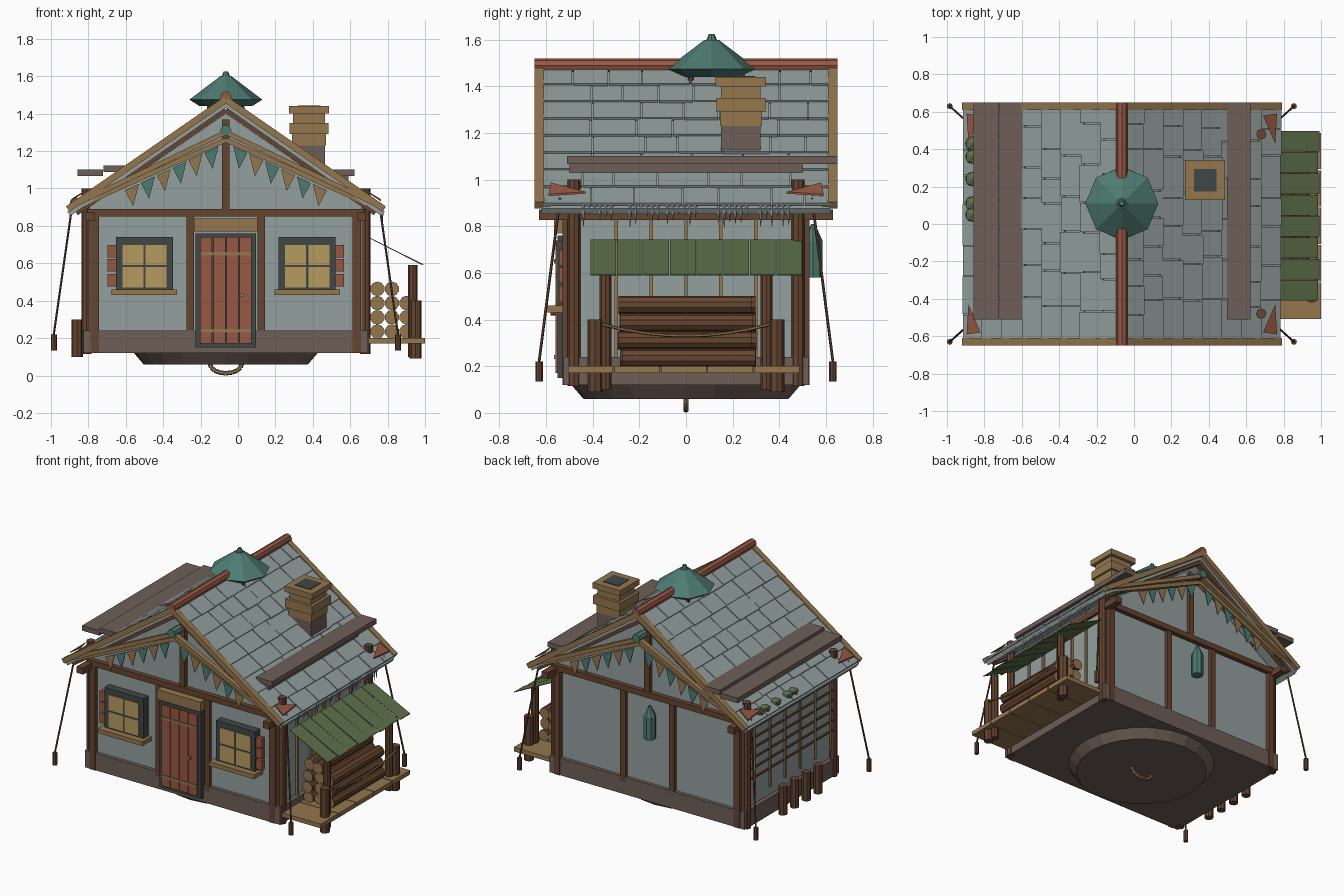
import bpy, bmesh, math, random
from mathutils import Vector, Matrix

random.seed(4)
if "Cube" in bpy.data.objects:
    bpy.data.objects.remove(bpy.data.objects["Cube"])

CX = -0.065          # house centre line
RIDGE, EAVE = Vector((0, 0, 1.47)), Vector((0.84, 0, 0.885))
SIDES = (-1, 1)


def material(name, r, g, b):
    m = bpy.data.materials.new(name)
    m.use_nodes = True
    col = [(v / 255) ** 2.2 for v in (r, g, b)] + [1]
    m.diffuse_color = col
    m.node_tree.nodes["Principled BSDF"].inputs["Base Color"].default_value = col
    return m


STONE = material("blue grey plaster", 146, 158, 157)
TIMBER = material("dark timber", 101, 70, 51)
TAN = material("tan wood", 147, 118, 80)
TEAL = material("teal copper", 79, 122, 113)
GREEN = material("moss green", 94, 111, 75)
RED = material("red wood", 150, 88, 69)
TAUPE = material("taupe boards", 110, 95, 89)
GLOW = material("warm glass", 181, 154, 95)
DARK = material("charcoal", 66, 73, 71)


class Part:
    def __init__(self, name, *mats):
        self.name, self.mats, self.bm = name, mats, bmesh.new()

    def box(self, c, size, rot=Matrix(), mi=0):
        m = Matrix.Translation(c) @ rot.to_4x4() @ Matrix.Diagonal((*size, 1))
        geo = bmesh.ops.create_cube(self.bm, size=1, matrix=m)
        for f in {f for v in geo["verts"] for f in v.link_faces}:
            f.material_index = mi
        return self

    def beam(self, p, q, w, h):
        """Box from p to q in an x-z plane, w deep in y and h thick."""
        p, q = Vector(p), Vector(q)
        d = q - p
        rot = Matrix.Rotation(-math.atan2(d.z, d.x), 4, "Y")
        return self.box((p + q) / 2, (d.length, w, h), rot)

    def rod(self, p, q, r, r2=None, n=8, cap=0):
        p, q = Vector(p), Vector(q)
        d = q - p
        m = Matrix.Translation((p + q) / 2) @ d.to_track_quat("Z", "Y").to_matrix().to_4x4()
        geo = bmesh.ops.create_cone(self.bm, cap_ends=True, segments=n, radius1=r,
                                    radius2=r if r2 is None else r2, depth=d.length, matrix=m)
        for f in {f for v in geo["verts"] for f in v.link_faces}:
            f.material_index = cap if len(f.verts) > 4 else 0
        return self

    def prism(self, pts, push, mi=0):
        a = [self.bm.verts.new(p) for p in pts]
        b = [self.bm.verts.new(Vector(p) + Vector(push)) for p in pts]
        n = len(a)
        faces = [a, b[::-1]] + [[a[i], b[i], b[(i + 1) % n], a[(i + 1) % n]] for i in range(n)]
        for f in faces:
            self.bm.faces.new(f).material_index = mi
        return self

    def done(self):
        bmesh.ops.recalc_face_normals(self.bm, faces=self.bm.faces)
        me = bpy.data.meshes.new(self.name)
        self.bm.to_mesh(me)
        self.bm.free()
        for m in self.mats:
            me.materials.append(m)
        ob = bpy.data.objects.new(self.name, me)
        bpy.context.collection.objects.link(ob)
        return ob


# Body, skirting and round plinth
walls = [(CX - .73, .13), (CX + .73, .13), (CX + .73, .9), (CX, 1.4), (CX - .73, .9)]
Part("walls", STONE).prism([(x, -.5, z) for x, z in walls], (0, 1, 0)).done()
Part("skirting", TAUPE).box((CX, 0, .18), (1.52, 1.05, .12)).done()
Part("plinth", TAUPE).rod((CX, 0, .06), (CX, 0, .13), .44, .5, 24).done()
handle = Part("base_handle", TAN)
arc = [(CX + .085 * math.cos(t * math.pi / 8), 0, .062 - .05 * math.sin(t * math.pi / 8)) for t in range(9)]
for p, q in zip(arc, arc[1:]):
    handle.rod(p, q, .012, n=6)
handle.done()

# Timber frame
frame = Part("timber_frame", TIMBER)
for s in SIDES:
    frame.box((CX + s * .725, 0, .85), (.05, 1.26, .045))
    for e in SIDES:
        frame.rod((CX + s * .745, e * .48, .115), (CX + s * .745, e * .48, 1.0), .028)
        frame.box((CX + s * .70, e * .51, .5), (.045, .04, .76))
        frame.box((CX + s * .19, e * .505, .53), (.04, .04, .65))
for e in SIDES:
    frame.box((CX, e * .51, .87), (1.48, .045, .04))
    frame.box((CX, e * .51, 1.12), (.04, .04, .5))
frame.done()

# Right wall studs and left wall trellis
studs = Part("wall_studs", TAN)
for y in (-.3, -.15, 0, .15, .3):
    studs.box((CX + .735, y, .56), (.02, .015, .64))
studs.done()
trellis = Part("trellis", TAN, TIMBER)
for i in range(6):
    y = -.42 + i * .168
    trellis.rod((CX - .765, y, .32), (CX - .765, y, .88), .009, n=6)
    trellis.box((CX - .76, 0, .45 + i * .07), (.012, .9, .012), mi=1)
trellis.done()
stubs = Part("stub_posts", TIMBER, TAN)
for y in (-.24, -.11, .02, .15):
    stubs.rod((-.86, y, .1), (-.86, y, .3), .03, cap=0)
stubs.done()

# Roof deck, shingles, rafters and barge boards
deck, tiles = Part("roof_deck", STONE), Part("roof_shingles", STONE)
ROWS = 8
for s in SIDES:
    a, b = [Vector((CX + s * p.x, 0, p.z - .02)) for p in (RIDGE, EAVE)]
    deck.beam(a, b, 1.24, .03)
    d = b - a
    tilt = Matrix.Rotation(-math.atan2(d.z, d.x) + (-s * .07 if s > 0 else .07), 4, "Y")
    for i in range(ROWS):
        c = a + d * ((i + .5) / ROWS) + Vector((0, 0, .03))
        y = -.62
        while y < .61:
            w = min(random.uniform(.13, .23), .62 - y)
            if .62 - y - w < .06:
                w = .62 - y
            jit = Vector((s * random.uniform(-.004, .004), y + w / 2, 0))
            tiles.box(c + jit, (d.length / ROWS + .015, w - .006, .014), tilt)
            y += w
deck.done()
tiles.done()

barge, under = Part("barge_boards", TAN), Part("under_rafters", TIMBER)
for e in SIDES:
    for s in SIDES:
        barge.beam((CX, e * .63, 1.475), (CX + s * .845, e * .63, .89), .04, .035)
        for drop, y in ((0, .625), (.04, .6)):
            barge.beam((CX, e * y, 1.3 - drop), (CX + s * .835, e * y, .9 - drop * .4), .035, .026)
        under.beam((CX, e * .59, 1.42), (CX + s * .8, e * .59, .87), .04, .03)
barge.done()
under.done()
Part("ridge_beam", RED).rod((CX, -.65, 1.49), (CX, .65, 1.49), .03).done()
caps = Part("gable_caps", TEAL)
for e in SIDES:
    caps.rod((CX, e * .56, 1.31), (CX, e * .65, 1.31), .03)
caps.done()

# Bunting under the gables
bunting = Part("bunting", TEAL, TAN)
for e in SIDES:
    for s in SIDES:
        for i in range(6):
            x, z = CX + s * (.04 + i * .085), 1.225 - i * .04
            bunting.prism([(x, e * .61, z), (x + s * .075, e * .61, z - .035),
                           (x + s * .03, e * .61, z - .12)], (0, e * .006, 0), i % 2)
bunting.done()

# Loose planks laid over the roof
planks = Part("roof_planks", TAUPE)
for x, w, z in ((-.79, .135, 1.085), (-.655, .13, 1.105), (.56, .125, 1.085)):
    planks.box((x, .07, z), (w, 1.16, .035))
for x in (-.64, .56):
    planks.box((x, 0, 1.05), (.06, 1.0, .04))
planks.done()

# Chimney
chimney = Part("chimney", TAUPE, TAN, DARK)
for z, h, w, mi in ((1.1, .26, .17, 0), (1.26, .06, .18, 1), (1.32, .06, .21, 1),
                    (1.375, .05, .17, 1), (1.42, .04, .215, 1), (1.441, .006, .12, 2)):
    chimney.box((.38, .235, z), (w, w, h), mi=mi)
chimney.done()

# Teal roof vent
vent = Part("roof_vent", TEAL)
for z0, z1, r0, r1 in ((1.44, 1.475, .14, .195), (1.475, 1.6, .195, .03), (1.6, 1.625, .022, .012)):
    vent.rod((CX, .11, z0), (CX, .11, z1), r0, r1)
vent.done()
legs = Part("vent_legs", TIMBER)
for sx in SIDES:
    for sy in SIDES:
        legs.rod((CX + sx * .09, .11 + sy * .09, 1.36), (CX + sx * .09, .11 + sy * .09, 1.46), .012, n=6)
legs.done()

# Door
Part("door_frame", DARK).box((CX, -.525, .455), (.325, .05, .61)).done()
door = Part("door", RED, TAN)
for i in range(4):
    door.box((CX - .105 + i * .07, -.55, .455), (.064, .02, .57))
for z in (.24, .65):
    door.box((CX, -.562, z), (.275, .008, .018), mi=1)
door.rod((.02, -.56, .43), (.02, -.58, .43), .012, cap=1)
door.done()
Part("door_lintel", TAN).box((CX, -.535, .805), (.34, .06, .07)).done()

# Windows with sills and shutters
for s, side in ((-1, "right"), (1, "left")):
    x = CX + s * .435
    win = Part(side + "_window", DARK, GLOW).box((x, -.525, .6), (.305, .06, .28))
    for i in SIDES:
        for j in SIDES:
            win.box((x + i * .062, -.555, .58 + j * .06 + .005), (.112, .008, .108), mi=1)
    win.done()
    Part(side + "_sill", TAN).box((x, -.55, .445), (.35, .1, .03)).done()
    shut = Part(side + "_shutter", RED)
    for z in (.51, .59, .665):
        shut.box((x + s * .175, -.53, z), (.045, .03, .068))
    shut.done()

# Back lantern
Part("lantern", TEAL).rod((-.1, .545, .58), (-.1, .545, .74), .04).rod(
    (-.1, .545, .74), (-.1, .545, .81), .04, .008).done()

# Side porch: deck, posts, awning, rope and firewood
porch = Part("porch_deck", TAN)
for i in range(5):
    porch.box((.85, -.41 + i * .2, .185), (.3, .194, .03))
porch.done()
posts = Part("porch_posts", TIMBER)
for e in SIDES:
    posts.rod((.935, e * .345, .1), (.935, e * .345, .59), .025)
    posts.rod((.95, e * .39, .09), (.95, e * .39, .4), .032)
posts.done()
awning = Part("awning", GREEN)
for i in range(8):
    y, out = -.41 + i * .114, .985 + (i % 2) * .008
    awning.prism([(.69, y, .74), (out, y, .59), (out, y + .11, .59), (.69, y + .11, .74)], (0, 0, .004))
awning.done()
rope = Part("porch_rope", TAN)
sag = [(.975, -.36 + i * .09, .33 + .05 * ((i - 4) / 4) ** 2) for i in range(9)]
for p, q in zip(sag, sag[1:]):
    rope.rod(p, q, .007, n=6)
rope.done()
logs = Part("firewood", TIMBER, TAN)
for row, count in enumerate((3, 3, 3, 2)):
    for k in range(count):
        x, z = .745 + k * .078, .235 + row * .076
        y = random.uniform(-.015, .015)
        logs.rod((x, y - .28, z), (x, y + .29, z), .039, n=10, cap=1)
logs.done()

# Guy ropes with weights, and corner flags
guys, flags = Part("guy_ropes", TIMBER), Part("corner_flags", RED)
for s in SIDES:
    for e in SIDES:
        foot = Vector((CX + s * .92, e * .63, .22))
        guys.rod((CX + s * .82, e * .54, .92), foot, .006, n=6)
        guys.rod(foot, foot - Vector((0, 0, .085)), .016)
        flags.prism([(CX + s * .83, e * .59, .93), (CX + s * .755, e * .58, .98),
                     (CX + s * .82, e * .43, .94)], (0, 0, .008))
guys.done()
flags.done()

# Icicles on the right eave, moss on the left
ice = Part("icicles", STONE)
for group in (-.38, -.18, -.02, .2, .38):
    for i in range(6):
        y = group + (i - 2.5) * .024
        ice.rod((CX + .835, y, .89), (CX + .835, y, .89 - random.uniform(.03, .1)), .01, .001, n=5)
ice.done()
moss = Part("moss", GREEN)
for y in (.05, .11, .24, .36, .43):
    m = Matrix.Translation((-.865, y, .925)) @ Matrix.Diagonal((.9, 1, .6, 1))
    bmesh.ops.create_icosphere(moss.bm, subdivisions=1, radius=.045, matrix=m)
moss.done()
